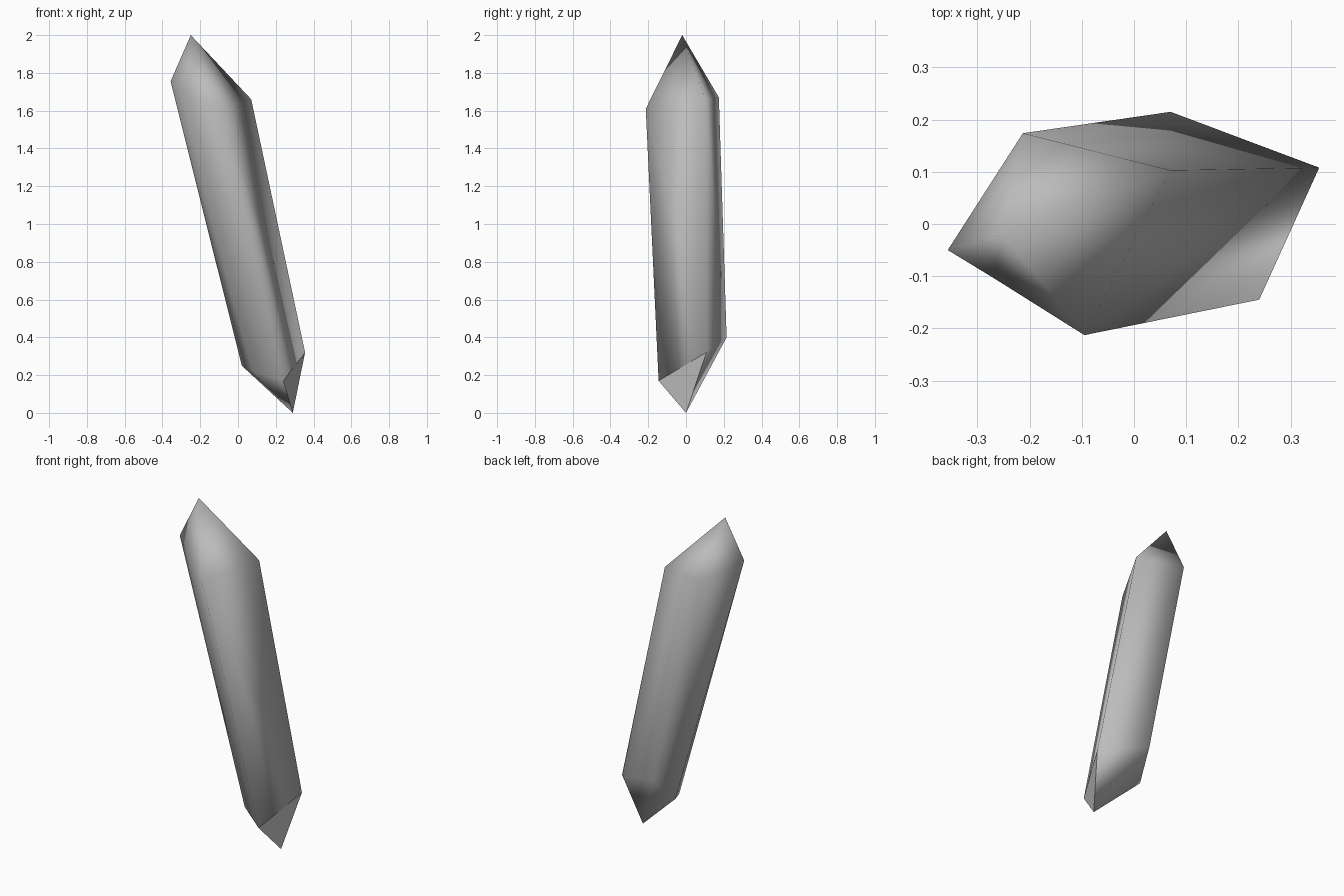
import bpy, bmesh
from mathutils import Vector

cube = bpy.data.objects.get("Cube")
if cube:
    bpy.data.objects.remove(cube, do_unlink=True)

# Grey mineral colour
grey = bpy.data.materials.new("mineral_grey")
grey.use_nodes = True
colour = (0.5, 0.5, 0.5, 1)
grey.diffuse_color = colour
grey.node_tree.nodes["Principled BSDF"].inputs["Base Color"].default_value = colour

# Irregular five-sided rings where the shaft meets each point
upper_ring = [(-.357, -.05, 1.755), (-.27, -.103, 1.69), (-.095, -.213, 1.61),
              (.07, .103, 1.66), (-.213, .174, 1.67)]
lower_ring = [(.02, .075, .25), (.08, -.05, .22), (.24, -.145, .17),
              (.355, .108, .32), (.07, .215, .40)]
upper_tip = (-.25, -.02, 2)
lower_tip = (.29, 0, 0)

bm = bmesh.new()
upper = [bm.verts.new(p) for p in upper_ring]
lower = [bm.verts.new(p) for p in lower_ring]
top = bm.verts.new(upper_tip)
bottom = bm.verts.new(lower_tip)

# Long shaft facets and the two pointed ends
for i in range(len(upper)):
    j = (i + 1) % len(upper)
    bm.faces.new((upper[i], lower[i], lower[j], upper[j]))
    bm.faces.new((top, upper[i], upper[j]))
    bm.faces.new((bottom, lower[j], lower[i]))
bmesh.ops.recalc_face_normals(bm, faces=bm.faces)

# Soft ridges everywhere except around the one crisp broken facet
chip = {lower[2], lower[3], bottom}
for face in bm.faces:
    face.smooth = True
for edge in bm.edges:
    if set(edge.verts) <= chip:
        edge.smooth = False

mesh = bpy.data.meshes.new("crystal_shard")
bm.to_mesh(mesh)
bm.free()
mesh.materials.append(grey)
crystal = bpy.data.objects.new("crystal_shard", mesh)
bpy.context.collection.objects.link(crystal)
